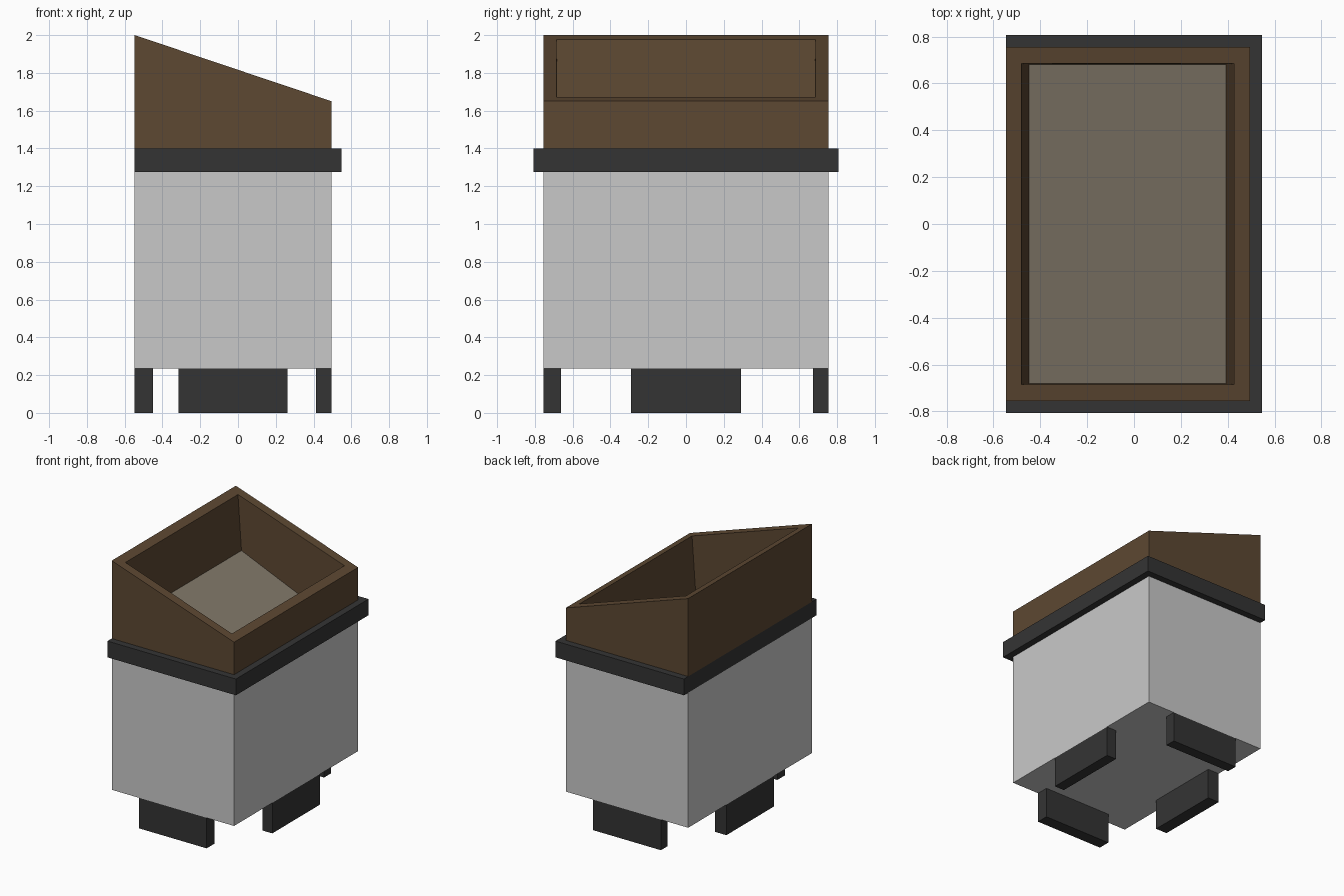
import bpy, bmesh

if "Cube" in bpy.data.objects:
    bpy.data.objects.remove(bpy.data.objects["Cube"])


def material(name, hex_code):
    def lin(c):
        c /= 255
        return c / 12.92 if c <= 0.04045 else ((c + 0.055) / 1.055) ** 2.4
    m = bpy.data.materials.new(name)
    rgb = [lin(int(hex_code[i:i + 2], 16)) for i in (0, 2, 4)]
    m.diffuse_color = (*rgb, 1)
    m.use_nodes = True
    m.node_tree.nodes["Principled BSDF"].inputs["Base Color"].default_value = m.diffuse_color
    return m


GREY = material("light grey", "C9C9C9")
DARK = material("charcoal", "343434")
BROWN = material("brown", "5D4832")
TAUPE = material("taupe", "82796A")


def rect(x0, x1, y, z0, z1=None):
    """Counter-clockwise rectangle; height z0 at x0 and z1 at x1."""
    z1 = z0 if z1 is None else z1
    return [(x0, -y, z0), (x1, -y, z1), (x1, y, z1), (x0, y, z0)]


def loft(name, rings, mats, cap_start=False, cap_end=False):
    """Skin through stacked rectangles; the end cap takes the last material."""
    bm = bmesh.new()
    loops = [[bm.verts.new(p) for p in r] for r in rings]
    for a, b in zip(loops, loops[1:]):
        for i in range(4):
            j = (i + 1) % 4
            bm.faces.new((a[i], a[j], b[j], b[i]))
    if cap_start:
        bm.faces.new(loops[0][::-1])
    if cap_end:
        bm.faces.new(loops[-1]).material_index = len(mats) - 1
    me = bpy.data.meshes.new(name)
    bm.to_mesh(me)
    bm.free()
    for m in mats:
        me.materials.append(m)
    ob = bpy.data.objects.new(name, me)
    bpy.context.collection.objects.link(ob)
    return ob


BACK, FRONT, SIDE = -0.547, 0.495, 0.755

# main cabinet, open at the top where the hopper sinks in
loft("cabinet", [rect(BACK, FRONT, SIDE, 0.235), rect(BACK, FRONT, SIDE, 1.275)],
     [GREY], cap_start=True)

# overhanging band, flush on the -x side
loft("band", [rect(BACK + 0.01, FRONT - 0.01, SIDE - 0.01, 1.275),
              rect(BACK, 0.547, 0.807, 1.275),
              rect(BACK, 0.547, 0.807, 1.4),
              rect(BACK + 0.01, FRONT - 0.01, SIDE - 0.01, 1.4)], [DARK])

# slanted hopper: outer walls, rim, inner walls and sunken sloping floor
loft("hopper", [rect(BACK, FRONT, SIDE, 1.4),
                rect(BACK, FRONT, SIDE, 2.0, 1.65),
                rect(-0.48, 0.428, 0.685, 1.977, 1.672),
                rect(-0.448, 0.392, 0.682, 1.555, 1.2)],
     [BROWN, TAUPE], cap_end=True)


# four feet, one plate in the middle of each side
def foot(name, x0, x1, y0, y1):
    ob = loft(name, [rect(x0, x1, (y1 - y0) / 2, 0), rect(x0, x1, (y1 - y0) / 2, 0.235)],
              [DARK], cap_start=True, cap_end=True)
    ob.location.y = (y0 + y1) / 2


foot("left_foot", BACK, -0.45, -0.29, 0.29)
foot("right_foot", 0.412, FRONT, -0.29, 0.29)
foot("front_foot", -0.315, 0.262, -SIDE, -0.662)
foot("back_foot", -0.315, 0.262, 0.673, SIDE)
